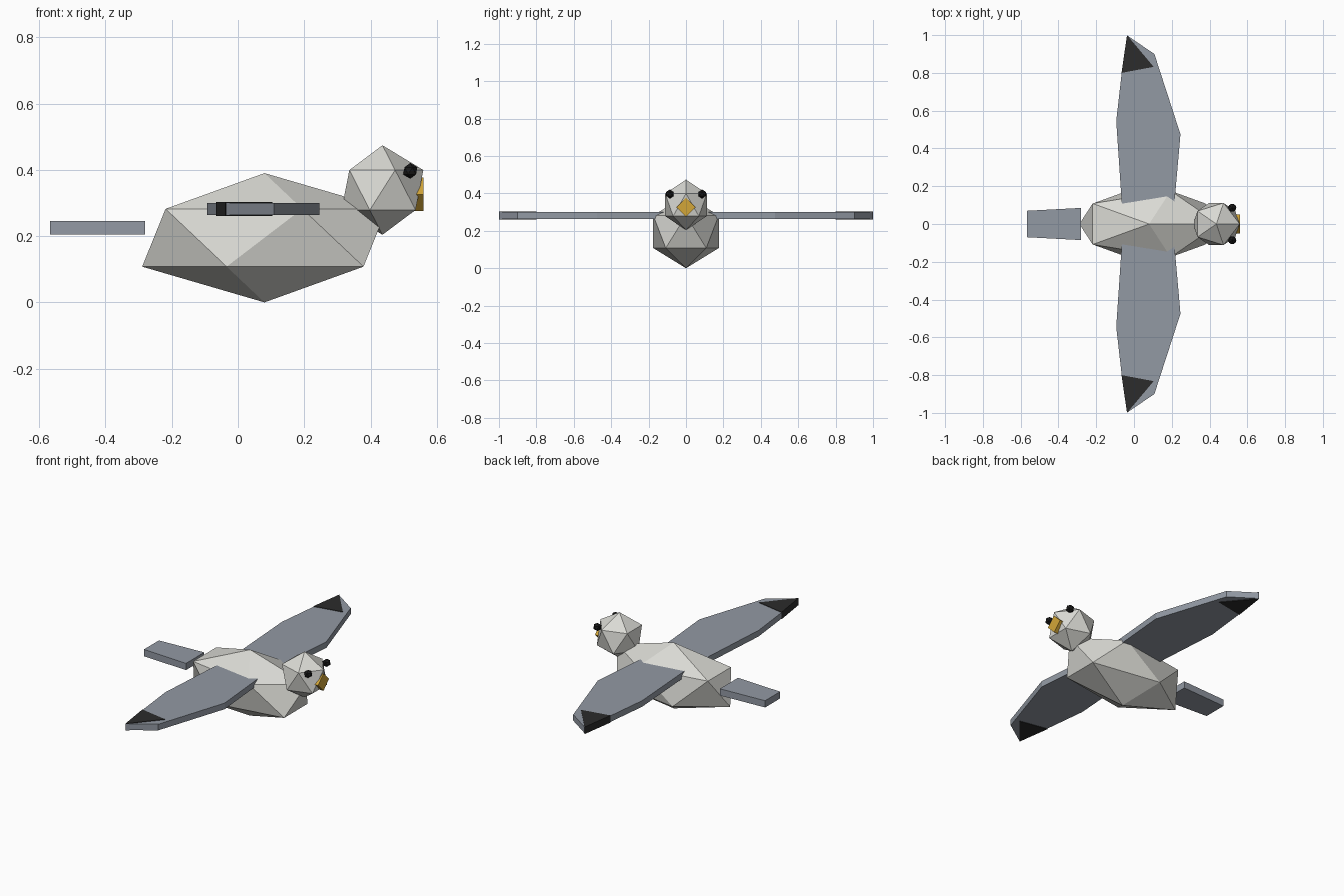
import bpy
import bmesh
from math import radians

old = bpy.data.objects.get("Cube")
if old:
    bpy.data.objects.remove(old, do_unlink=True)


def material(name, rgb):
    mat = bpy.data.materials.new(name)
    mat.use_nodes = True
    color = (*rgb, 1)
    mat.diffuse_color = color
    mat.node_tree.nodes["Principled BSDF"].inputs["Base Color"].default_value = color
    return mat


pale = material("pale_grey_feathers", (0.70, 0.70, 0.66))
blue = material("blue_grey_feathers", (0.29, 0.32, 0.37))
charcoal = material("charcoal_tips", (0.025, 0.025, 0.025))
black = material("eye_black", (0.01, 0.01, 0.01))
yellow = material("beak_yellow", (0.65, 0.38, 0.04))


def add_object(name, bm, mat):
    bmesh.ops.recalc_face_normals(bm, faces=bm.faces)
    mesh = bpy.data.meshes.new(name)
    bm.to_mesh(mesh)
    bm.free()
    mesh.materials.append(mat)
    obj = bpy.data.objects.new(name, mesh)
    bpy.context.collection.objects.link(obj)
    return obj


def faceted_ball(name, center, radii, mat):
    bm = bmesh.new()
    bmesh.ops.create_icosphere(bm, subdivisions=1, radius=1)
    bmesh.ops.scale(bm, vec=radii, verts=bm.verts)
    bmesh.ops.translate(bm, vec=center, verts=bm.verts)
    return add_object(name, bm, mat)


def slab(name, outline, bottom, top, mat):
    """Flat plate: an (x, y) outline extruded from bottom to top."""
    bm = bmesh.new()
    face = bm.faces.new([bm.verts.new((x, y, bottom)) for x, y in outline])
    result = bmesh.ops.extrude_face_region(bm, geom=[face])
    raised = [v for v in result["geom"] if isinstance(v, bmesh.types.BMVert)]
    bmesh.ops.translate(bm, vec=(0, 0, top - bottom), verts=raised)
    return add_object(name, bm, mat)


# Body and head
faceted_ball("body", (0.08, 0, 0.195), (0.413, 0.206, 0.195), pale)
faceted_ball("head", (0.436, 0, 0.339), (0.138, 0.131, 0.135), pale)

# Tail plate
slab("tail", [(-0.567, -0.07), (-0.281, -0.085), (-0.281, 0.085), (-0.567, 0.07)],
     0.205, 0.245, blue)

# Wings with dark tips, and eyes, on both sides
wing = [(-0.064, 0.1), (-0.094, 0.545), (-0.065, 0.80), (-0.036, 0.998),
        (0.108, 0.90), (0.246, 0.475), (0.213, 0.1)]
tip = [(-0.066, 0.80), (-0.037, 1.0), (0.104, 0.832)]
for side, sign in (("left", 1), ("right", -1)):
    slab(side + "_wing", [(x, sign * y) for x, y in wing], 0.264, 0.300, blue)
    slab(side + "_wing_tip", [(x, sign * y) for x, y in tip], 0.261, 0.303, charcoal)
    faceted_ball(side + "_eye", (0.52, sign * 0.086, 0.397), (0.024,) * 3, black)

# Diamond beak: a square bar turned on its corner
bpy.ops.mesh.primitive_cylinder_add(vertices=4, radius=0.051, depth=0.07,
                                    location=(0.525, 0, 0.326),
                                    rotation=(0, radians(90), 0))
beak = bpy.context.object
beak.name = "beak"
beak.data.materials.append(yellow)
